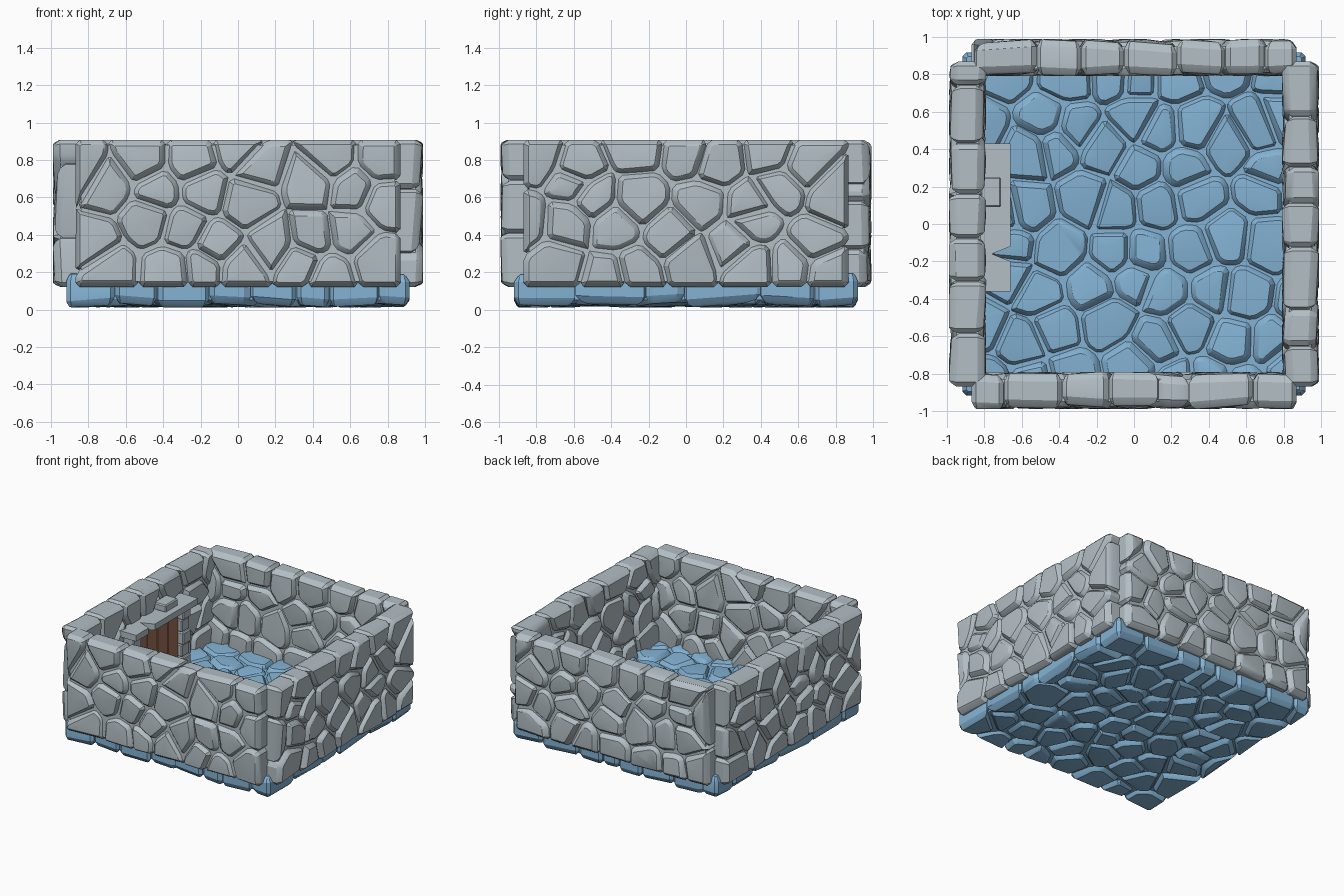
import bpy, bmesh, math, random
from mathutils import Vector, Matrix

if "Cube" in bpy.data.objects:
    bpy.data.objects.remove(bpy.data.objects["Cube"])


def material(name, rgb):
    m = bpy.data.materials.new(name)
    m.use_nodes = True
    m.diffuse_color = (*rgb, 1)
    bsdf = next(n for n in m.node_tree.nodes if n.type == 'BSDF_PRINCIPLED')
    bsdf.inputs["Base Color"].default_value = (*rgb, 1)
    return m


GREY = material("grey stone", (0.45, 0.52, 0.56))
BLUE = material("blue stone", (0.23, 0.45, 0.66))
WOOD = material("brown wood", (0.36, 0.16, 0.10))


def finish(name, bm, mat, smooth=True):
    bmesh.ops.recalc_face_normals(bm, faces=bm.faces)
    mesh = bpy.data.meshes.new(name)
    bm.to_mesh(mesh)
    bm.free()
    mesh.materials.append(mat)
    ob = bpy.data.objects.new(name, mesh)
    bpy.context.collection.objects.link(ob)
    if smooth:
        bpy.ops.object.select_all(action='DESELECT')
        ob.select_set(True)
        bpy.context.view_layer.objects.active = ob
        bpy.ops.object.shade_smooth_by_angle(angle=math.radians(24))
    return ob


def add_box(bm, lo, hi, bevel=0):
    lo, hi = Vector(lo), Vector(hi)
    made = bmesh.ops.create_cube(bm, size=1, matrix=Matrix.Translation((lo + hi) / 2)
                                 @ Matrix.Diagonal((*(hi - lo), 1)))
    if bevel:
        edges = {e for v in made["verts"] for e in v.link_edges}
        bmesh.ops.bevel(bm, geom=list(edges), offset=bevel, segments=1, affect='EDGES')


def clip(poly, point, normal):
    """Keep the part of a flat polygon behind the line."""
    out = []
    for a, b in zip(poly, poly[1:] + poly[:1]):
        da, db = (a - point).dot(normal), (b - point).dot(normal)
        if da <= 0:
            out.append(a)
        if da * db < 0:
            out.append(a.lerp(b, da / (da - db)))
    return out


def trim_corners(poly, cut):
    """Cut every corner so that each stone outline looks worn."""
    out = []
    for i, p in enumerate(poly):
        for q in (poly[i - 1], poly[(i + 1) % len(poly)]):
            d = q - p
            out.append(p + d * min(0.3, cut / max(d.length, 1e-6)))
    return out


def shrink(poly, inset):
    """Move every side of a convex polygon inward, by clipping."""
    out = poly
    centre = sum(poly, Vector((0, 0))) / len(poly)
    for a, b in zip(poly, poly[1:] + poly[:1]):
        n = Vector((b.y - a.y, a.x - b.x))
        if n.length < 1e-5:
            continue
        n.normalize()
        out = clip(out, a - n * min(inset, 0.6 * (a - centre).dot(n)), n)
    return out


def stones(width, height, cols, rows, rng):
    """Split a rectangle into irregular convex cells."""
    seeds = []
    for r in range(rows):
        for c in range(cols):
            u = (c + 0.5 + 0.25 * (-1) ** r + rng.uniform(-.33, .33)) / cols - 0.5
            v = (r + 0.5 + rng.uniform(-.36, .36)) / rows - 0.5
            seeds.append(Vector((u * width, v * height)))
    w, h = width / 2, height / 2
    for s in seeds:
        cell = [Vector(p) for p in ((-w, -h), (w, -h), (w, h), (-w, h))]
        for t in seeds:
            if t is not s and cell:
                cell = clip(cell, (s + t) / 2, (t - s).normalized())
        if len(cell) > 2:
            yield cell


def stone_slab(name, width, height, thick, cols, rows, matrix, mat, seed):
    rng = random.Random(seed)
    bm = bmesh.new()
    half = thick / 2
    # solid heart behind the joints
    add_box(bm, (-width / 2 + .03, -height / 2 + .03, -half + .04),
            (width / 2 - .03, height / 2 - .03, half - .04))
    for cell in stones(width, height, cols, rows, rng):
        body = trim_corners(shrink(cell, 0.002), 0.022)
        centre = sum(body, Vector((0, 0))) / len(body)
        hull = bmesh.new()
        for side in (-1, 1):
            tilt = Vector((rng.uniform(-.09, .09), rng.uniform(-.09, .09)))
            top = half - rng.uniform(0.0, 0.012)
            lean = rng.uniform(0.022, 0.036)
            # joint ring, shoulder ring and worn face
            for inset, drop in ((0, .045), (lean * .55, .017), (lean, .004)):
                for p in shrink(body, inset):
                    z = min(half, top - drop + tilt.dot(p - centre))
                    hull.verts.new((p.x, p.y, side * z))
            hull.verts.new((*(centre + tilt * .2), side * min(half, top + .006)))
        res = bmesh.ops.convex_hull(hull, input=hull.verts)
        loose = {v for v in res["geom_interior"] if isinstance(v, bmesh.types.BMVert)}
        bmesh.ops.delete(hull, geom=list(loose), context='VERTS')
        bmesh.ops.dissolve_limit(hull, angle_limit=math.radians(4),
                                 verts=hull.verts, edges=hull.edges)
        piece = bpy.data.meshes.new("piece")
        hull.to_mesh(piece)
        hull.free()
        bm.from_mesh(piece)
        bpy.data.meshes.remove(piece)
    bm.transform(matrix)
    return finish(name, bm, mat)


# Floor and four walls
stone_slab("floor", 1.84, 1.84, 0.185, 8, 8,
           Matrix.Translation((0, 0, 0.105)), BLUE, 4)
upright = Matrix.Translation((0, -0.89, 0.515)) @ Matrix.Rotation(math.pi / 2, 4, 'X')
for i, side in enumerate(("front", "left", "back", "right")):
    turn = Matrix.Rotation(i * math.pi / 2, 4, 'Z')
    stone_slab(side + "_wall", 1.74, 0.79, 0.2, 7, 4, turn @ upright, GREY, 11 + i)

# Plank door against the right wall
bm = bmesh.new()
planks, y0, y1 = 4, -0.23, 0.30
step = (y1 - y0) / planks
for k in range(planks):
    add_box(bm, (-.82, y0 + k * step, .17), (-.745, y0 + (k + 1) * step, .67), .005)
finish("door_planks", bm, WOOD, False)

# Door posts made of stacked blocks
bm = bmesh.new()
for y in (-.33, .30):
    for k in range(5):
        add_box(bm, (-.82, y, .17 + k * .1), (-.70 - .012 * (k % 2), y + .1, .27 + k * .1), .008)
finish("door_posts", bm, GREY, False)

# Lintel in two pieces, parted by a wedge-shaped break
bm = bmesh.new()
for outline in (((-.82, -.36), (-.66, -.36), (-.66, -.20), (-.76, -.16), (-.82, -.16)),
                ((-.82, -.16), (-.76, -.16), (-.66, -.12), (-.66, .43), (-.82, .43))):
    face = bm.faces.new([bm.verts.new((x, y, .665)) for x, y in outline])
    up = bmesh.ops.extrude_face_region(bm, geom=[face])["geom"]
    bmesh.ops.translate(bm, vec=(0, 0, .05),
                        verts=[v for v in up if isinstance(v, bmesh.types.BMVert)])
finish("door_lintel", bm, GREY, False)

bm = bmesh.new()
add_box(bm, (-.82, .09, .71), (-.71, .25, .77), .008)
finish("lintel_block", bm, GREY, False)
